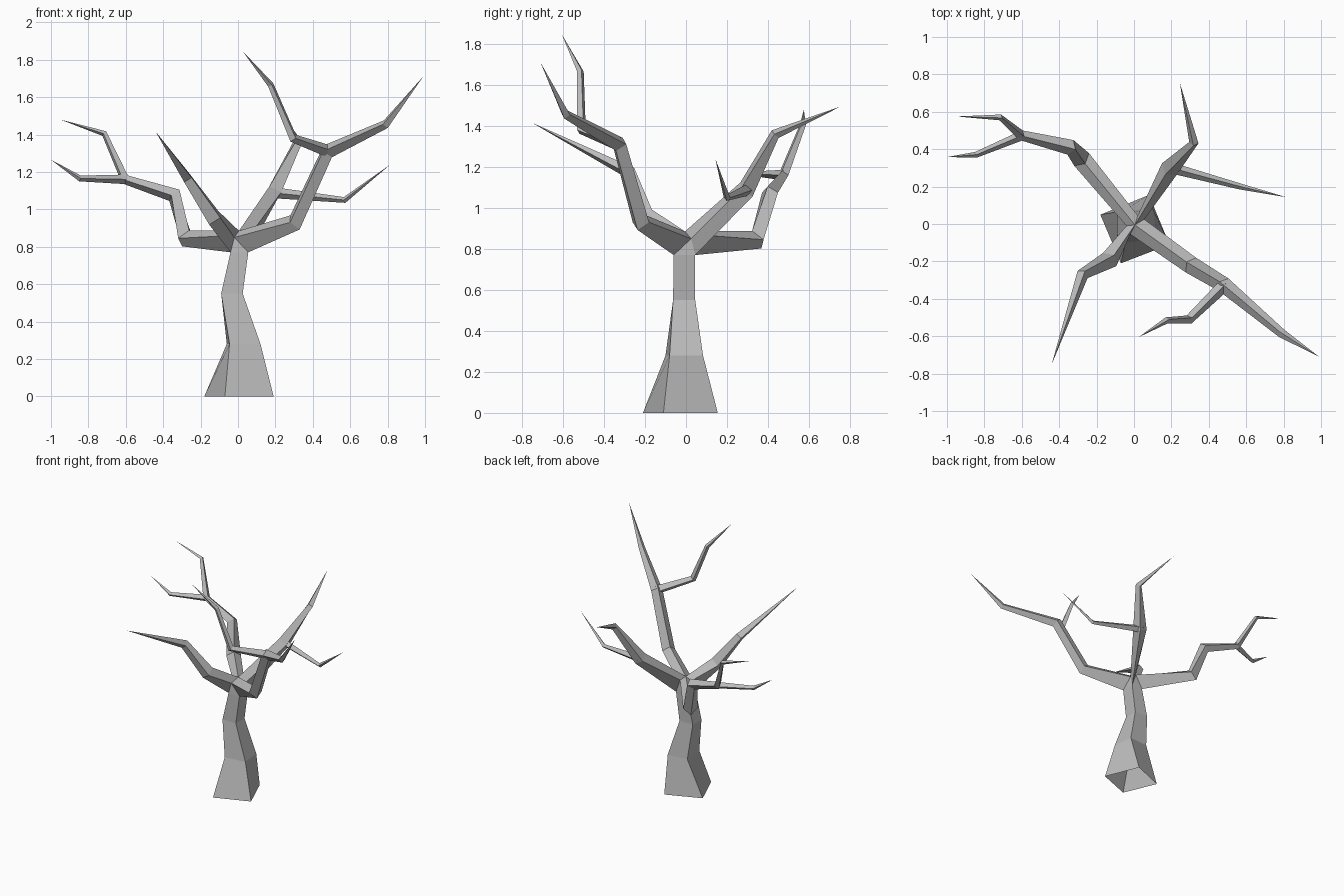
import bpy
from mathutils import Vector

cube = bpy.data.objects.get("Cube")
if cube:
    bpy.data.objects.remove(cube, do_unlink=True)

bark = bpy.data.materials.new("grey_bark")
bark.use_nodes = True
bark.diffuse_color = (0.5, 0.5, 0.5, 1)
bark.node_tree.nodes["Principled BSDF"].inputs["Base Color"].default_value = (0.5, 0.5, 0.5, 1)


def make_object(name, verts, faces):
    mesh = bpy.data.meshes.new(name)
    mesh.from_pydata([tuple(v) for v in verts], [], faces)
    mesh.materials.append(bark)
    obj = bpy.data.objects.new(name, mesh)
    bpy.context.collection.objects.link(obj)


def bands(count):
    """Quads joining consecutive four-sided rings."""
    return [(4 * k + i, 4 * k + (i + 1) % 4, 4 * k + 4 + (i + 1) % 4, 4 * k + 4 + i)
            for k in range(count - 1) for i in range(4)]


def branch(name, path, first_ring=None):
    """Four-sided tapering tube through (x, y, z, radius), ending in a point."""
    pts = [Vector(p[:3]) for p in path]
    verts = list(first_ring or [])
    for k in range(len(pts) - 1):
        ahead = (pts[k + 1] - pts[k]).normalized()
        behind = (pts[k] - pts[k - 1]).normalized() if k else ahead
        if first_ring and k == 0:
            behind = (pts[0] - sum(first_ring, Vector()) / 4).normalized()
        along = (ahead + behind).normalized()
        right = along.cross(Vector((0, 0, 1))).normalized()
        up = right.cross(along)
        verts += [pts[k] + d * path[k][3] for d in (-up, -right, up, right)]
    faces = bands(len(verts) // 4)
    tip, base = len(verts), len(verts) - 4
    verts.append(pts[-1])
    faces += [(base + i, base + (i + 1) % 4, tip) for i in range(4)]
    make_object(name, verts, faces)


# Trunk: four-sided rings, open at the base, with crotches between the limbs
rings = [
    (0.00, [(-0.07, -0.21), (0.19, -0.11), (0.08, 0.155), (-0.18, 0.05)]),
    (0.28, [(-0.045, -0.10), (0.12, -0.08), (0.10, 0.083), (-0.06, 0.07)]),
    (0.55, [(-0.09, -0.063), (0.025, -0.063), (0.025, 0.045), (-0.09, 0.045)]),
    (0.77, [(-0.04, -0.06), (0.055, -0.06), (0.055, 0.045), (-0.04, 0.045)]),
]
trunk = [Vector((x, y, z)) for z, ring in rings for x, y in ring]
corners = trunk[-4:]
crotches = [Vector(p) for p in ((-0.02, -0.055, 0.85), (0.055, 0.025, 0.85),
                                (0.02, 0.045, 0.87), (-0.04, -0.01, 0.86))]
apex = Vector((0.005, -0.005, 0.885))
n = len(trunk)
make_object("trunk", trunk + crotches,
            bands(4) + [(n - 4 + i, n - 4 + (i + 1) % 4, n + i) for i in range(4)])

# Main limbs, one from each trunk corner
limbs = {
    "front_right_limb": [(-0.13, -0.19, 0.955, 0.05), (-0.275, -0.27, 1.17, 0.033),
                         (-0.44, -0.75, 1.415, 0)],
    "front_left_limb": [(0.305, -0.22, 0.93, 0.048), (0.48, -0.325, 1.31, 0.042),
                        (0.79, -0.585, 1.455, 0.024), (0.99, -0.71, 1.71, 0)],
    "back_left_limb": [(0.19, 0.295, 1.09, 0.05), (0.32, 0.435, 1.36, 0.025),
                       (0.245, 0.755, 1.495, 0)],
    "back_right_limb": [(-0.28, 0.345, 0.845, 0.052), (-0.34, 0.41, 1.075, 0.042),
                        (-0.605, 0.475, 1.16, 0.027), (-0.715, 0.57, 1.405, 0.016),
                        (-0.95, 0.575, 1.48, 0)],
}
for i, (name, path) in enumerate(limbs.items()):
    branch(name, path, [corners[i], crotches[i], apex, crotches[i - 1]])

# Side twigs growing from the forks
twigs = {
    "front_left_twig": [(0.485, -0.325, 1.31, 0.034), (0.295, -0.51, 1.38, 0.025),
                        (0.175, -0.515, 1.665, 0.017), (0.025, -0.605, 1.845, 0)],
    "back_left_twig": [(0.18, 0.305, 1.09, 0.03), (0.57, 0.2, 1.05, 0.016),
                       (0.815, 0.143, 1.24, 0)],
    "back_right_twig": [(-0.59, 0.477, 1.16, 0.026), (-0.845, 0.37, 1.165, 0.016),
                        (-1.0, 0.358, 1.265, 0)],
}
for name, path in twigs.items():
    branch(name, path)
